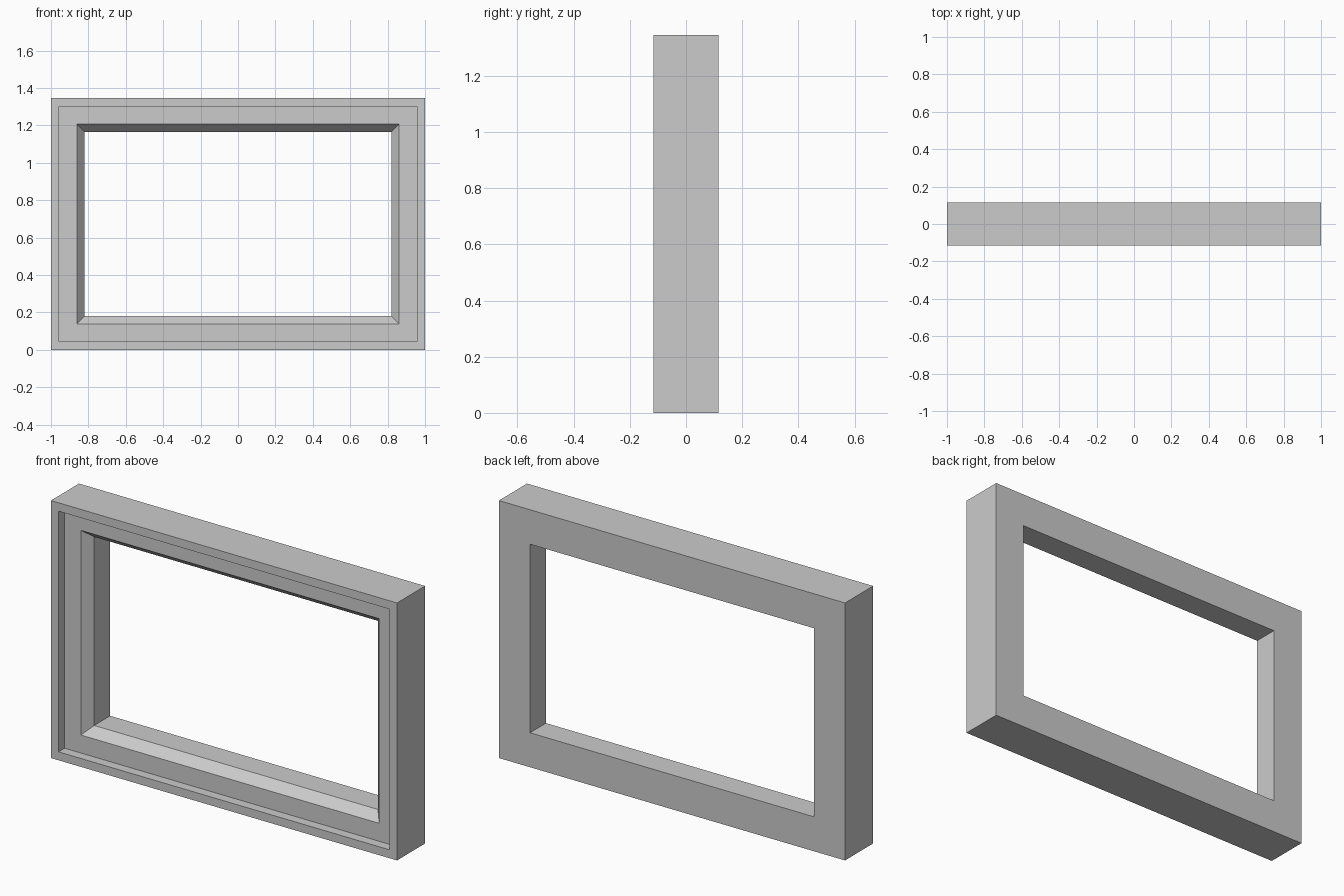
import bpy, bmesh

if "Cube" in bpy.data.objects:
    bpy.data.objects.remove(bpy.data.objects["Cube"])

WIDTH, HEIGHT, DEPTH = 2.0, 1.345, 0.232
HALF = DEPTH / 2

# Moulding cross-section: (inset from the outer edge, y)
PROFILE = [
    (0.0, HALF),            # outer back edge
    (0.0, -HALF),           # outer front edge
    (0.044, -HALF),         # inner edge of the front lip
    (0.044, -HALF + 0.05),  # foot of the step
    (0.138, -HALF + 0.05),  # start of the chamfer
    (0.180, -HALF + 0.10),  # end of the chamfer
    (0.180, HALF),          # opening at the back
]


def ring(bm, inset, y):
    """Rectangular loop, inset evenly from the outline."""
    x, z0, z1 = WIDTH / 2 - inset, inset, HEIGHT - inset
    return [bm.verts.new(p) for p in
            ((-x, y, z0), (x, y, z0), (x, y, z1), (-x, y, z1))]


# Picture frame: mitred profile swept round the rectangle
bm = bmesh.new()
rings = [ring(bm, *p) for p in PROFILE]
for a, b in zip(rings, rings[1:] + rings[:1]):
    for i in range(4):
        j = (i + 1) % 4
        bm.faces.new((a[i], a[j], b[j], b[i]))
bmesh.ops.recalc_face_normals(bm, faces=bm.faces)

mesh = bpy.data.meshes.new("picture_frame")
bm.to_mesh(mesh)
bm.free()
bpy.context.collection.objects.link(bpy.data.objects.new("picture_frame", mesh))
